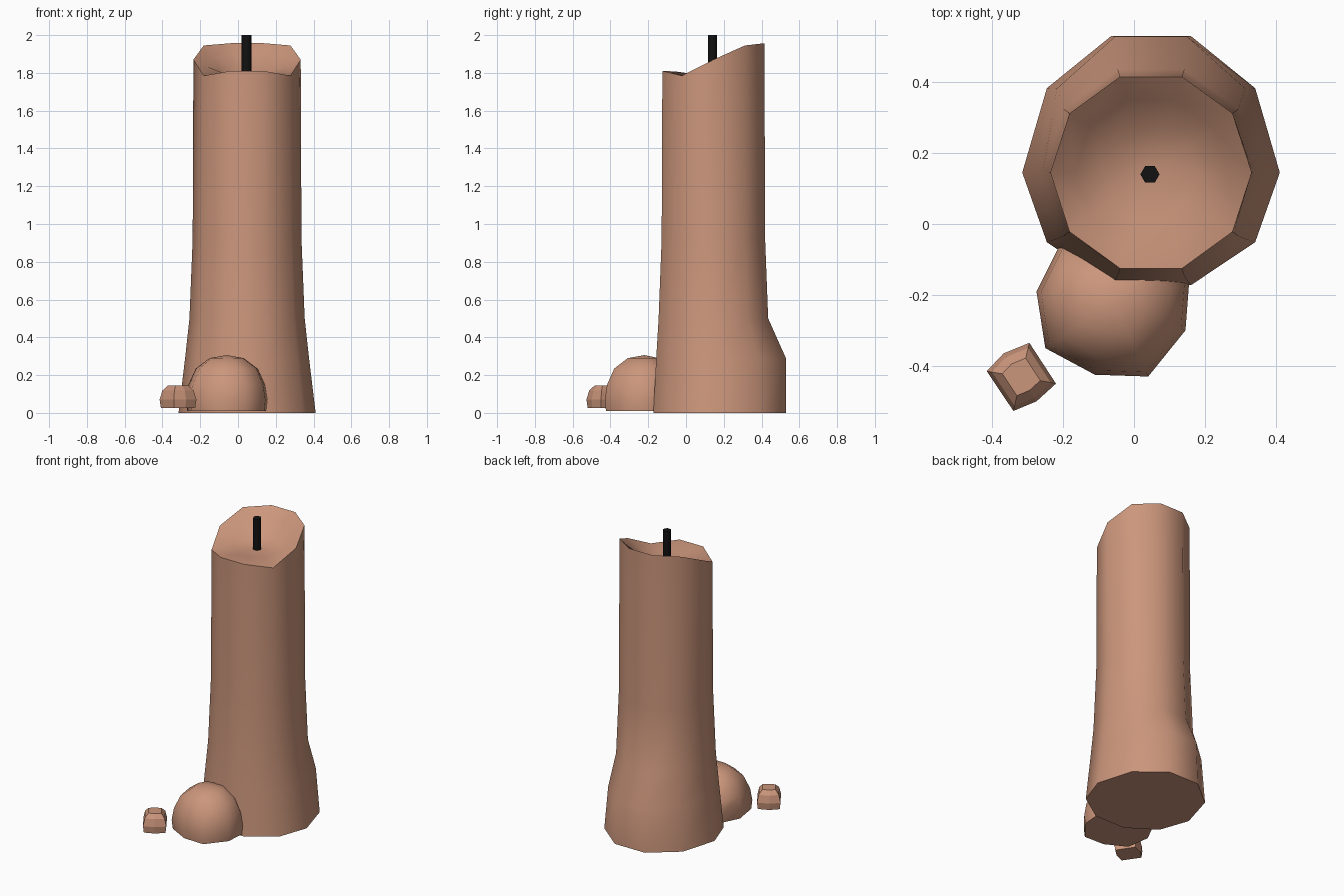
import bpy
import bmesh
from math import sin, cos, radians, tau

if "Cube" in bpy.data.objects:
    bpy.data.objects.remove(bpy.data.objects["Cube"])


def material(name, rgb):
    m = bpy.data.materials.new(name)
    m.diffuse_color = (*rgb, 1)
    m.use_nodes = True
    m.node_tree.nodes["Principled BSDF"].inputs["Base Color"].default_value = m.diffuse_color
    return m


wax = material("wax", (0.6, 0.305, 0.2))
black = material("wick_black", (0.006, 0.006, 0.006))


def loft(name, rings, mat, tip=None, smooth=None):
    """Skin closed rings of points from bottom to top; cap with a fan to tip or a flat face."""
    bm = bmesh.new()
    loops = [[bm.verts.new(p) for p in ring] for ring in rings]
    n = len(loops[0])
    bm.faces.new(loops[0][::-1])
    for a, b in zip(loops, loops[1:]):
        for i in range(n):
            j = (i + 1) % n
            bm.faces.new((a[i], a[j], b[j], b[i]))
    top = loops[-1]
    if tip:
        t = bm.verts.new(tip)
        for i in range(n):
            bm.faces.new((top[i], top[(i + 1) % n], t))
    else:
        bm.faces.new(top)
    bmesh.ops.recalc_face_normals(bm, faces=bm.faces)
    me = bpy.data.meshes.new(name)
    bm.to_mesh(me)
    bm.free()
    me.materials.append(mat)
    ob = bpy.data.objects.new(name, me)
    bpy.context.collection.objects.link(ob)
    if smooth:
        bpy.ops.object.select_all(action='DESELECT')
        ob.select_set(True)
        bpy.context.view_layer.objects.active = ob
        bpy.ops.object.shade_smooth_by_angle(angle=radians(smooth))
    return ob


CX, CY = 0.048, 0.145


def candle_ring(r, z, back=1.0, front=1.0, sides=10):
    """Polygon ring; z is one height or heights from the front to the back pair."""
    pts = []
    for i in range(sides):
        a = tau * i / sides
        s = sin(a)
        k = back if s > 0 else front
        h = z
        if isinstance(z, tuple):
            levels = (-0.95, -0.59, 0, 0.59, 0.95)
            h = z[min(range(5), key=lambda q: abs(levels[q] - s))]
        pts.append((CX + r * cos(a), CY + r * s * k, h))
    return pts


# candle body: flared foot bulging to the back, slanted rim, melted bowl
loft("candle_body", [
    candle_ring(0.363, 0, 1.115, 0.92),
    candle_ring(0.328, 0.29, 1.23, 0.97),
    candle_ring(0.305, 0.5),
    candle_ring(0.288, 0.92),
    candle_ring(0.284, (1.81, 1.785, 1.87, 1.945, 1.957)),
    candle_ring(0.215, (1.808, 1.79, 1.835, 1.885, 1.90)),
    candle_ring(0.13, (1.79, 1.79, 1.795, 1.80, 1.81)),
], wax, tip=(CX, CY, 1.79), smooth=50)

# wick
loft("wick", [[(0.045 + 0.027 * cos(tau * i / 6), 0.14 + 0.027 * sin(tau * i / 6), z)
               for i in range(6)] for z in (1.77, 2.0)], black, smooth=70)


def scaled_rings(outline, centre, steps):
    cx, cy = centre
    return [[(cx + (x - cx) * s, cy + (y - cy) * s, z) for x, y in outline] for s, z in steps]


# large wax drip against the front of the foot
drip = [(-0.275, -0.19), (-0.25, -0.35), (-0.11, -0.425), (0.04, -0.43),
        (0.145, -0.30), (0.155, -0.17), (0.06, -0.04), (-0.21, -0.06)]
loft("wax_drip", scaled_rings(drip, (-0.06, -0.22),
     ((0.97, 0.01), (1.0, 0.07), (0.94, 0.15), (0.76, 0.235), (0.42, 0.29))),
     wax, tip=(-0.06, -0.22, 0.306), smooth=55)

# small loose wax drop, faceted
drop = [(-0.415, -0.415), (-0.368, -0.365), (-0.295, -0.335),
        (-0.22, -0.45), (-0.275, -0.50), (-0.34, -0.527)]
loft("wax_drop", scaled_rings(drop, (-0.318, -0.431),
     ((0.93, 0.025), (1.0, 0.07), (0.85, 0.118), (0.55, 0.145))), wax)
